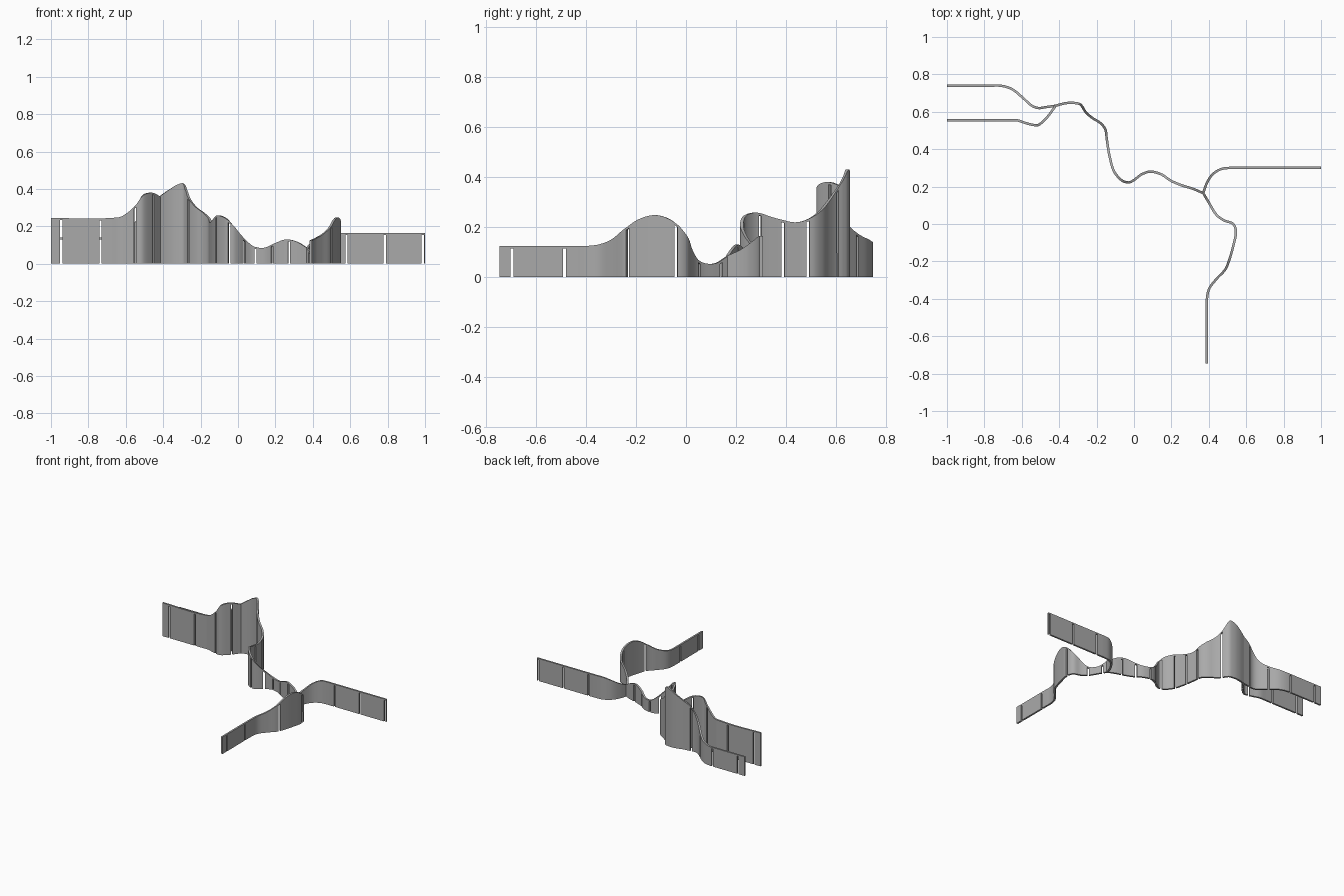
import bpy
import bmesh
from mathutils import Vector

THICKNESS = 0.013
SLOT_HALF = 0.006
BRIDGE = 0.01
STEPS = 6

default_cube = bpy.data.objects.get("Cube")
if default_cube:
    bpy.data.objects.remove(default_cube, do_unlink=True)

wall_grey = bpy.data.materials.new("wall grey")
wall_grey.use_nodes = True
colour = (0.4, 0.4, 0.4, 1)
wall_grey.diffuse_color = colour
wall_grey.node_tree.nodes["Principled BSDF"].inputs["Base Color"].default_value = colour


def smooth_path(points):
    """Smooth curve through the points; the third value is the wall height."""
    knots = [Vector(p) / 100 for p in points]
    spans = [(b - a).length for a, b in zip(knots, knots[1:])]
    slopes = [(b - a) / h for a, b, h in zip(knots, knots[1:], spans)]
    tangents = [slopes[0]]
    for i in range(1, len(slopes)):
        before, after = spans[i - 1], spans[i]
        tangents.append((slopes[i - 1] * after + slopes[i] * before) / (before + after))
    tangents.append(slopes[-1])
    path = []
    for i, span in enumerate(spans):
        for step in range(STEPS):
            t = step / STEPS
            u = 1 - t
            path.append(knots[i] * (u * u * (1 + 2 * t))
                        + knots[i + 1] * (t * t * (3 - 2 * t))
                        + tangents[i] * (span * t * u * u)
                        - tangents[i + 1] * (span * t * t * u))
    path.append(knots[-1])
    return path


def make_wall(name, points, slots):
    """Upright ribbon of varying height with narrow slots open at the foot."""
    path = smooth_path(points)
    lengths = [0.0]
    for a, b in zip(path, path[1:]):
        lengths.append(lengths[-1] + (b - a).xy.length)

    def at(s):
        for i in range(len(path) - 1):
            if s <= lengths[i + 1]:
                break
        return path[i].lerp(path[i + 1], (s - lengths[i]) / (lengths[i + 1] - lengths[i]))

    # Nearest distance along the wall for each slot
    centres = []
    for slot in slots:
        target = Vector(slot) / 100
        options = [lengths[-1] * k / 1000 for k in range(1001)]
        best = min(options, key=lambda s: (at(s).xy - target).length)
        centres.append(min(max(best, 2 * SLOT_HALF), lengths[-1] - 2 * SLOT_HALF))

    stations = [s for s in lengths
                if all(abs(s - c) > SLOT_HALF * 1.2 for c in centres)]
    for c in centres:
        stations += [c - SLOT_HALF, c + SLOT_HALF]
    stations.sort()

    # Sheet with the lower faces left out at the slots
    bm = bmesh.new()
    columns = []
    for s in stations:
        p = at(s)
        columns.append([bm.verts.new((p.x, p.y, z)) for z in (0, p.z - BRIDGE, p.z)])
    for i, (a, b) in enumerate(zip(columns, columns[1:])):
        middle = (stations[i] + stations[i + 1]) / 2
        is_slot = any(abs(middle - c) < SLOT_HALF / 2 for c in centres)
        for row in ((1,) if is_slot else (0, 1)):
            bm.faces.new((a[row], b[row], b[row + 1], a[row + 1]))
    mesh = bpy.data.meshes.new(name)
    bm.to_mesh(mesh)
    bm.free()
    mesh.materials.append(wall_grey)
    wall = bpy.data.objects.new(name, mesh)
    bpy.context.collection.objects.link(wall)

    # Give the sheet its thickness and smooth its bends
    solid = wall.modifiers.new("thickness", "SOLIDIFY")
    solid.thickness = THICKNESS
    solid.offset = 0
    bpy.ops.object.select_all(action="DESELECT")
    wall.select_set(True)
    bpy.context.view_layer.objects.active = wall
    bpy.ops.object.modifier_apply(modifier=solid.name)
    bpy.ops.object.shade_smooth_by_angle(angle=0.6)


# Points are x, y and height in hundredths
back_branch = [
    (-100, 74, 14), (-76, 74, 14), (-72, 74, 14), (-66, 72.5, 15), (-60, 68, 17.5),
    (-55, 63.5, 22), (-51, 62, 28), (-47, 62.5, 33), (-42, 63.2, 36)]
middle_wall = [
    (-42, 63.2, 36), (-37, 64.5, 39.5), (-33, 64.8, 42), (-29.5, 64.3, 43),
    (-27.5, 62.5, 39), (-26, 60, 35), (-22, 56.5, 30), (-18, 54, 27), (-15.5, 51, 24.5),
    (-14.5, 45, 22), (-13, 36, 23.5), (-10, 27, 25.8), (-6, 23, 24), (-3, 22.2, 21),
    (0, 23.5, 17), (4, 26.5, 12.5), (9, 28, 9), (14, 26.8, 8.5), (20, 23, 11),
    (26, 20.5, 13), (31, 19, 12), (37, 16.5, 8.5)]
front_branch = [
    (37, 16.5, 8.5), (40, 11.5, 5.5), (44, 5, 6.5), (48, 2, 11), (53, 0, 16.5),
    (54.5, -4, 21.5), (53, -12, 24.8), (51, -19, 23), (49, -24, 19.5),
    (44, -29.5, 15), (40, -35, 13), (39, -40, 12.5), (39, -44, 12.5), (39, -74.5, 12.5)]
left_branch = [
    (37, 16.5, 8.5), (39, 22, 11), (42, 26.5, 14), (47, 29.5, 16.3), (52, 30, 16.5),
    (56, 30, 16.5), (100, 30, 16.5)]
right_branch = [
    (-100, 55.5, 24.5), (-68, 55.5, 24.5), (-63, 55.5, 25), (-58, 54, 28),
    (-54, 53, 32), (-51, 53, 36.5), (-47, 56.5, 38), (-42, 63, 36)]

make_wall("back_branch_wall", back_branch, [(-94.5, 74), (-73.5, 74), (-60, 68), (-48, 62)])
make_wall("middle_wall", middle_wall, [
    (-26, 60), (-15, 48.5), (-13.5, 38.5), (-11, 29.5), (-4.5, 22.5),
    (3, 26), (9.5, 28), (18.5, 24), (27.5, 20)])
make_wall("front_branch_wall", front_branch, [
    (38.5, 13.5), (44, 5), (54.5, -4), (49.5, -23), (39, -48.5), (39, -69.5)])
make_wall("left_branch_wall", left_branch, [(58, 30), (78.5, 30), (99, 30)])
make_wall("right_branch_wall", right_branch, [(-94.5, 55.5), (-73.5, 55.5), (-55, 53), (-46, 58)])
